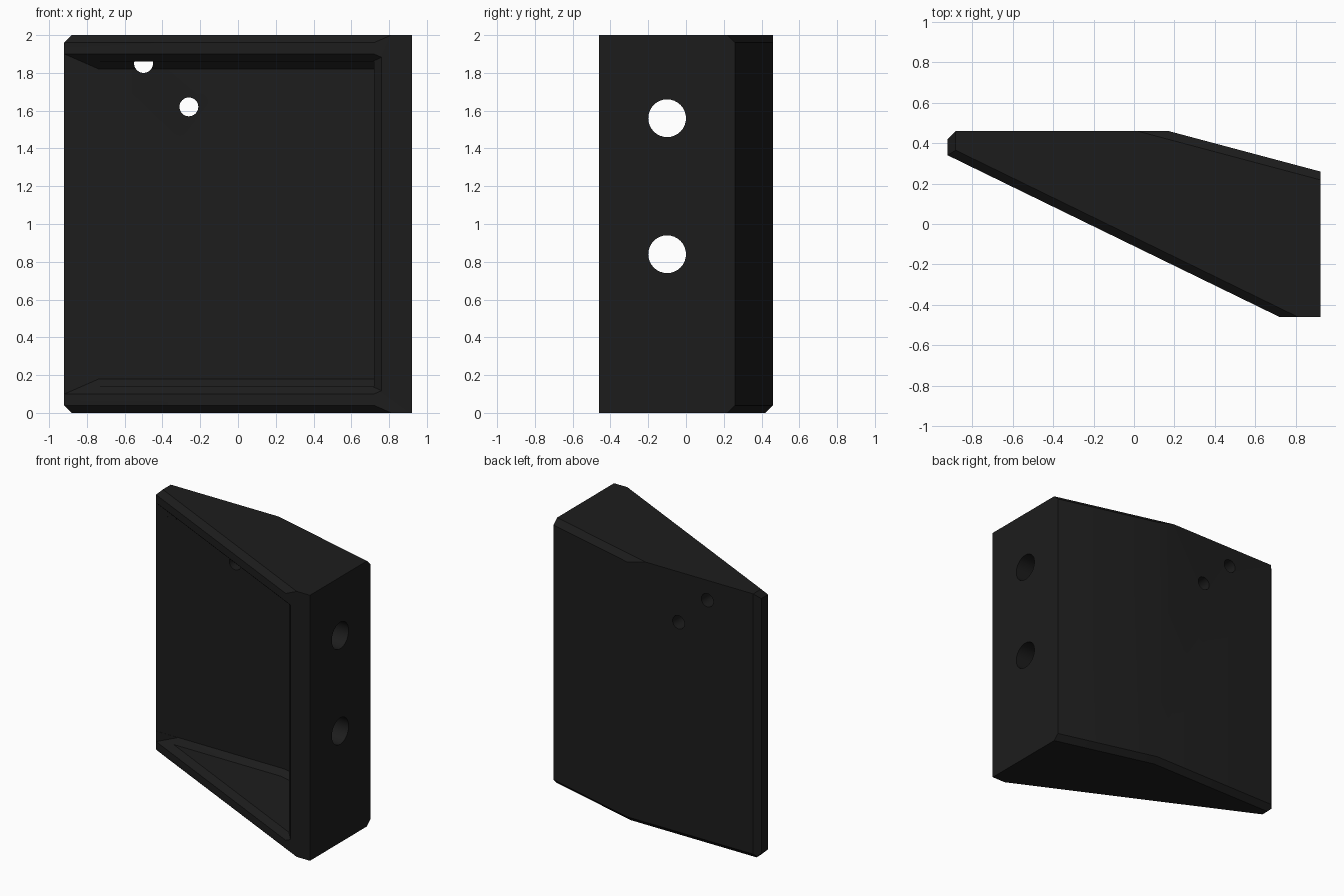
import bpy, bmesh, math
from mathutils import Vector, Matrix

if "Cube" in bpy.data.objects:
    bpy.data.objects.remove(bpy.data.objects["Cube"])

S = math.hypot(1.642, 0.80)
FRONT = Vector((-0.80 / S, -1.642 / S, 0))     # outward normal of slanted front
FRONT_PT = Vector((-0.922, 0.34, 0))
B = math.hypot(0.75, 0.20)
SLOPE = Vector((0.20 / B, 0.75 / B, 0))        # outward normal of sloped back
SLOPE_PT = Vector((0.17, 0.46, 0))
UP, DOWN = Vector((0, 0, 1)), Vector((0, 0, -1))
LEFT, RIGHT, BACK = Vector((-1, 0, 0)), Vector((1, 0, 0)), Vector((0, 1, 0))
C = 0.04                                       # chamfer size


def add_object(name, bm):
    bmesh.ops.recalc_face_normals(bm, faces=bm.faces[:])
    if bm.calc_volume(signed=True) < 0:
        bmesh.ops.reverse_faces(bm, faces=bm.faces[:])
    me = bpy.data.meshes.new(name)
    bm.to_mesh(me)
    bm.free()
    ob = bpy.data.objects.new(name, me)
    bpy.context.collection.objects.link(ob)
    return ob


def convex(name, planes):
    """Closed convex solid bounded by (point, outward normal) planes."""
    flat = [(n.normalized(), n.normalized().dot(p)) for p, n in planes]
    corners = []
    for i in range(len(flat)):
        for j in range(i):
            for k in range(j):
                trio = (flat[i], flat[j], flat[k])
                m = Matrix([t[0] for t in trio])
                if abs(m.determinant()) < 1e-4:
                    continue
                p = m.inverted() @ Vector([t[1] for t in trio])
                if (all(n.dot(p) < d + 1e-5 for n, d in flat)
                        and all((p - q).length > 1e-4 for q in corners)):
                    corners.append(p)
    bm = bmesh.new()
    for p in corners:
        bm.verts.new(p)
    bmesh.ops.convex_hull(bm, input=bm.verts[:])
    loose = [v for v in bm.verts if not v.link_faces]
    bmesh.ops.delete(bm, geom=loose, context='VERTS')
    bmesh.ops.dissolve_limit(bm, angle_limit=math.radians(0.5),
                             verts=bm.verts[:], edges=bm.edges[:])
    return add_object(name, bm)


def bevel(p1, n1, p2, n2):
    """Plane that chamfers the edge between two perpendicular planes by C."""
    corner = Vector((0, 0, p2.z)) + p1 if n2.z else p1 + p2
    return (corner - n1 * C, n1 + n2)


def cylinder(name, radius, depth, rot, loc):
    bm = bmesh.new()
    bmesh.ops.create_cone(bm, cap_ends=True, segments=32, radius1=radius, radius2=radius,
                          depth=depth, matrix=Matrix.Translation(loc) @ rot)
    return add_object(name, bm)


# Wedge body with chamfered edges
top, bottom = Vector((0, 0, 2)), Vector((0, 0, 0))
left, back = Vector((-0.922, 0, 0)), Vector((0, 0.46, 0))
body = convex("wedge_housing", [
    (top, UP), (bottom, DOWN), (left, LEFT), (Vector((0.922, 0, 0)), RIGHT),
    (back, BACK), (Vector((0, -0.46, 0)), -BACK), (FRONT_PT, FRONT), (SLOPE_PT, SLOPE),
    bevel(FRONT_PT, FRONT, top, UP), bevel(FRONT_PT, FRONT, bottom, DOWN),
    bevel(left, LEFT, top, UP), bevel(left, LEFT, bottom, DOWN),
    bevel(left, LEFT, back, BACK), bevel(back, BACK, bottom, DOWN),
    bevel(SLOPE_PT, SLOPE, top, UP), bevel(SLOPE_PT, SLOPE, bottom, DOWN),
])


def pocket_limits(inset, reach):
    """Back walls, left end and open front of a pocket cutter."""
    wall = Vector((0, 0.339 - inset, 0))
    slope_wall = SLOPE_PT - SLOPE * (0.121 + inset)
    return wall, slope_wall, [(wall, BACK), (slope_wall, SLOPE),
                              (FRONT_PT + FRONT * reach, FRONT),
                              (Vector((-1.8, 0, 0)), LEFT)]


# Pocket with angled corners along its back wall
wall, slope_wall, limits = pocket_limits(0, 0.20)
ceil, floor = Vector((0, 0, 1.86)), Vector((0, 0, 0.14))
pocket = convex("pocket_cutter", limits + [
    (ceil, UP), (floor, DOWN), (Vector((0.72, 0, 0)), RIGHT),
    bevel(wall, BACK, ceil, UP), bevel(wall, BACK, floor, DOWN),
    bevel(slope_wall, SLOPE, ceil, UP), bevel(slope_wall, SLOPE, floor, DOWN),
])

# Flared mouth of the pocket
mouth = convex("mouth_cutter", pocket_limits(0.0005, 0.07)[2] + [
    (FRONT_PT + UP * 1.90, UP - FRONT), (FRONT_PT + UP * 0.10, DOWN - FRONT),
    (Vector((0.76, -0.46, 0)), RIGHT + BACK),
])

# Bolt holes in the thick side, small holes in the back wall
cutters = [mouth, pocket]
for z in (0.84, 1.56):
    cutters.append(cylinder("side_hole_cutter", 0.10, 0.4,
                            Matrix.Rotation(math.pi / 2, 4, 'Y'), (0.80, -0.10, z)))
for x, z in ((-0.50, 1.85), (-0.26, 1.62)):
    cutters.append(cylinder("back_hole_cutter", 0.05, 0.32,
                            Matrix.Rotation(math.pi / 2, 4, 'X'), (x, 0.44, z)))

for cutter in cutters:
    cutter.hide_render = True
    mod = body.modifiers.new(cutter.name, 'BOOLEAN')
    mod.operation = 'DIFFERENCE'
    mod.solver = 'EXACT'
    mod.use_hole_tolerant = True
    mod.object = cutter

# Apply the cuts and remove the helpers
bpy.context.view_layer.update()
final = bpy.data.meshes.new_from_object(
    body.evaluated_get(bpy.context.evaluated_depsgraph_get()))
body.modifiers.clear()
body.data = final
for cutter in cutters:
    bpy.data.objects.remove(cutter)

# Charcoal colour, smooth hole walls with sharp edges
mat = bpy.data.materials.new("charcoal")
mat.diffuse_color = (0.012, 0.012, 0.012, 1)
mat.use_nodes = True
mat.node_tree.nodes["Principled BSDF"].inputs["Base Color"].default_value = mat.diffuse_color
final.materials.clear()
final.materials.append(mat)
bpy.context.view_layer.objects.active = body
body.select_set(True)
bpy.ops.object.shade_smooth_by_angle(angle=math.radians(30))
